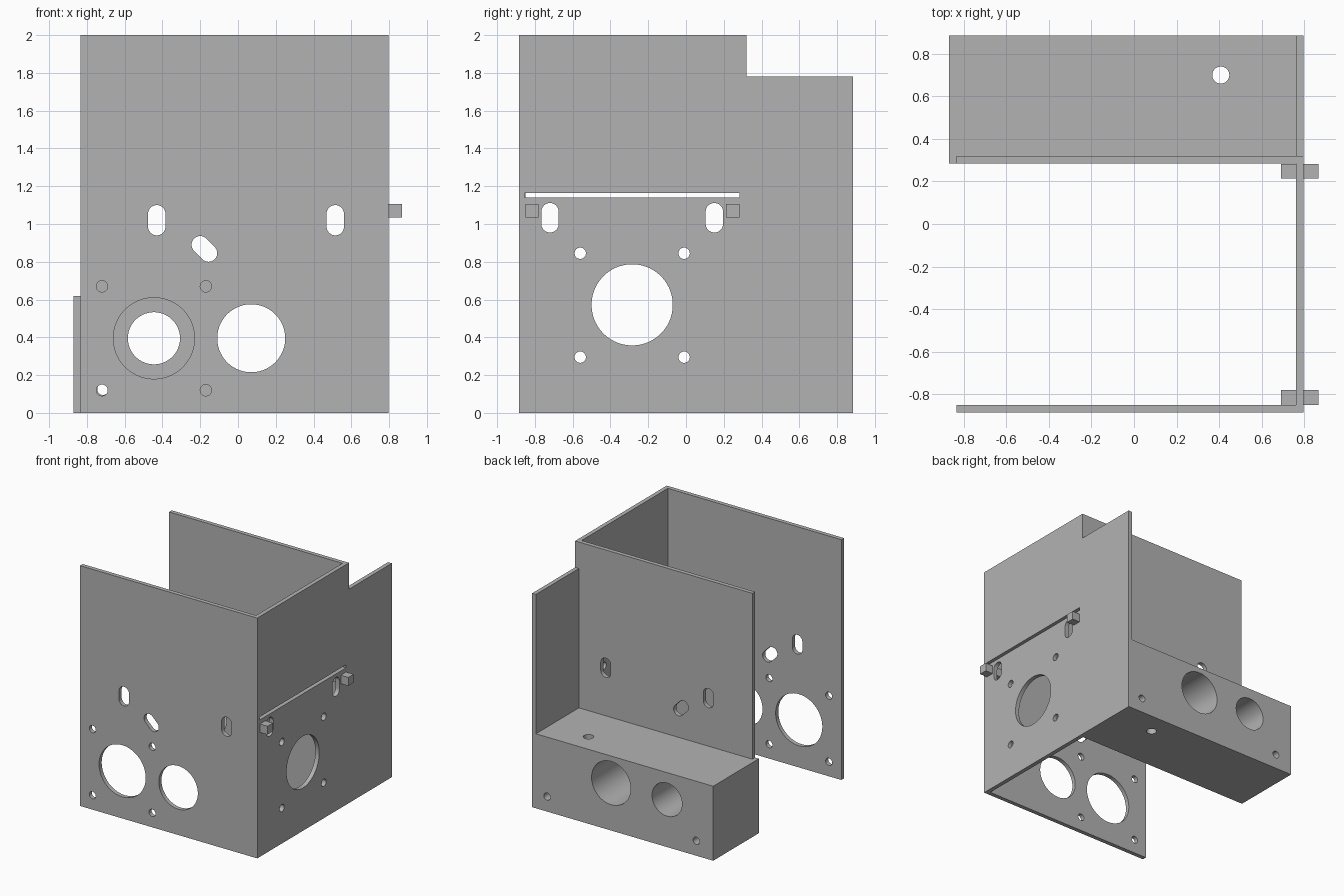
import bpy
import bmesh
from math import cos, sin, pi, radians

cube = bpy.data.objects.get("Cube")
if cube:
    bpy.data.objects.remove(cube, do_unlink=True)

grey = bpy.data.materials.new("plain grey")
grey.use_nodes = True
colour = (0.45, 0.45, 0.45, 1)
grey.diffuse_color = colour
grey.node_tree.nodes["Principled BSDF"].inputs["Base Color"].default_value = colour

# Shared dimensions
LEFT, RIGHT = 0.797, -0.835
INNER = 0.762
FRONT, BACK = -0.885, 0.885
WALL = 0.035
MID = 0.285
BLOCK_TOP = 0.62
HEIGHT = 2.0


def rect(u0, u1, v0, v1):
    return [(u0, v0), (u1, v0), (u1, v1), (u0, v1)]


def slot(u, v, r, half=0.0, angle=90, n=64):
    """Round hole, or a round-ended slot when half is above zero."""
    t = radians(angle)
    points = []
    for i in range(n):
        a = 2 * pi * (i + 0.5) / n
        x = r * cos(a) + (half if cos(a) > 0 else -half)
        y = r * sin(a)
        points.append((u + x * cos(t) - y * sin(t), v + x * sin(t) + y * cos(t)))
    return points


def prism(name, outlines, axis, lo, hi):
    """Extrude flat outlines along an axis, as one object."""
    place = {"x": lambda u, v, d: (d, u, v),
             "y": lambda u, v, d: (u, d, v),
             "z": lambda u, v, d: (u, v, d)}[axis]
    bm = bmesh.new()
    for outline in outlines:
        low = [bm.verts.new(place(u, v, lo)) for u, v in outline]
        high = [bm.verts.new(place(u, v, hi)) for u, v in outline]
        bm.faces.new(low)
        bm.faces.new(high)
        for i in range(len(low)):
            j = (i + 1) % len(low)
            bm.faces.new((low[i], low[j], high[j], high[i]))
    bmesh.ops.recalc_face_normals(bm, faces=bm.faces)
    mesh = bpy.data.meshes.new(name)
    bm.to_mesh(mesh)
    bm.free()
    mesh.materials.append(grey)
    obj = bpy.data.objects.new(name, mesh)
    bpy.context.collection.objects.link(obj)
    return obj


def activate(obj):
    bpy.ops.object.select_all(action="DESELECT")
    obj.select_set(True)
    bpy.context.view_layer.objects.active = obj


def cut(obj, outlines, axis):
    """Cut outlines right through an object."""
    cutter = prism("cutter", outlines, axis, -1.5, 1.5)
    mod = obj.modifiers.new("holes", "BOOLEAN")
    mod.operation = "DIFFERENCE"
    mod.solver = "EXACT"
    mod.object = cutter
    activate(obj)
    bpy.ops.object.modifier_apply(modifier=mod.name)
    bpy.data.objects.remove(cutter, do_unlink=True)


# Slots shared by the front and middle panels
cable_slots = [slot(-0.43, 1.02, 0.046, 0.034),
               slot(0.515, 1.02, 0.046, 0.034),
               slot(-0.178, 0.868, 0.046, 0.031, angle=-45)]

# Front panel with two large openings and four screw holes
front_panel = prism("front_panel", [rect(RIGHT, INNER, 0, HEIGHT)],
                    "y", FRONT, FRONT + WALL)
screws = [slot(x, z, 0.03) for x in (-0.72, -0.17) for z in (0.12, 0.67)]
cut(front_panel, cable_slots + screws +
    [slot(-0.445, 0.395, 0.215), slot(0.07, 0.395, 0.18)], "y")

# Middle panel standing on the block
middle_panel = prism("middle_panel", [rect(RIGHT, INNER, BLOCK_TOP, HEIGHT)],
                     "y", MID, MID + WALL)
cut(middle_panel, cable_slots, "y")

# Side panel with a stepped rear corner
step = MID + WALL
side_panel = prism("side_panel", [[(FRONT, 0), (BACK, 0), (BACK, 1.78),
                                   (step, 1.78), (step, HEIGHT), (FRONT, HEIGHT)]],
                   "x", INNER, LEFT)
screws = [slot(y, z, 0.03) for y in (-0.56, -0.01) for z in (0.295, 0.845)]
cut(side_panel, screws +
    [slot(-0.285, 0.572, 0.215),
     slot(-0.72, 1.033, 0.046, 0.032), slot(0.15, 1.033, 0.046, 0.032),
     rect(-0.855, 0.282, 1.14, 1.165)], "x")

# Solid rear block, bored from back to front and from top to bottom
rear_block = prism("rear_block", [rect(-0.87, INNER, 0, BLOCK_TOP)], "y", MID, BACK)
cut(rear_block, [slot(-0.445, 0.395, 0.138), slot(0.07, 0.395, 0.18),
                 slot(-0.715, 0.125, 0.03), slot(0.66, 0.125, 0.03)], "y")
cut(rear_block, [slot(0.408, 0.70, 0.04)], "z")

# Square pegs through the side panel, below its long slit
for name, y in (("front_peg", -0.85), ("rear_peg", 0.213)):
    prism(name, [rect(y, y + 0.07, 1.035, 1.105)], "x", 0.69, 0.867)

# Smooth bores with crisp edges
for panel in (front_panel, middle_panel, side_panel, rear_block):
    activate(panel)
    bpy.ops.object.shade_smooth_by_angle(angle=radians(30))
